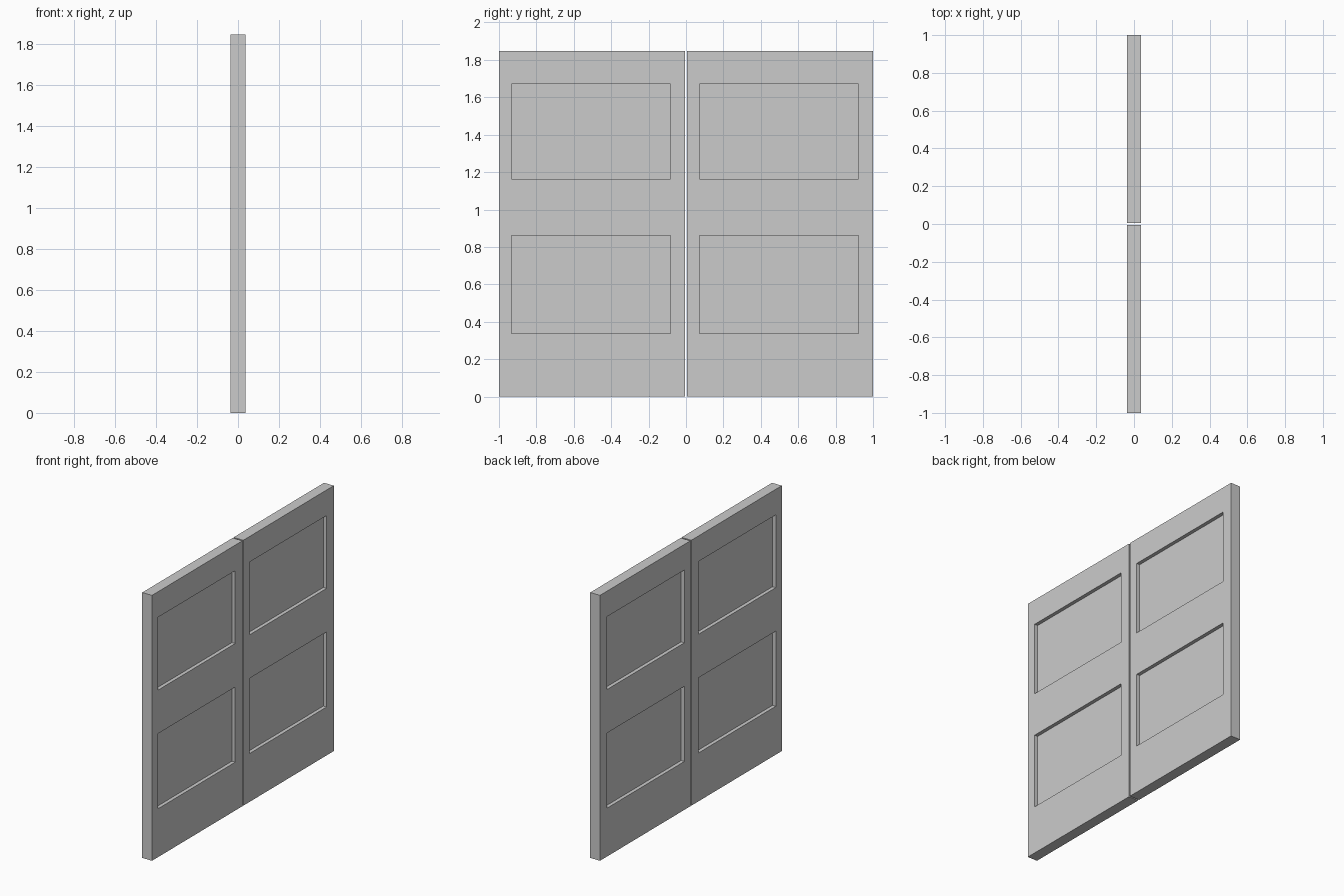
import bpy, bmesh
from mathutils import Matrix, Vector

if "Cube" in bpy.data.objects:
    bpy.data.objects.remove(bpy.data.objects["Cube"])

THICK, HEIGHT, WIDTH = 0.075, 1.848, 0.995
DEPTH = 0.025                                  # recess depth on each side
PANEL_Y = (0.066, 0.916)                       # panel extent across one leaf
PANEL_Z = ((0.337, 0.86), (1.163, 1.67))       # lower and upper panels


def door_leaf(name, y0):
    bm = bmesh.new()
    # solid slab
    bmesh.ops.create_cube(bm, size=1, matrix=Matrix.Translation(
        (0, WIDTH / 2, HEIGHT / 2)) @ Matrix.Diagonal((THICK, WIDTH, HEIGHT, 1)))
    # score the slab along the panel borders
    cuts = [((0, y, 0), (0, 1, 0)) for y in PANEL_Y]
    cuts += [((0, 0, z), (0, 0, 1)) for pair in PANEL_Z for z in pair]
    for co, no in cuts:
        bmesh.ops.bisect_plane(bm, geom=bm.verts[:] + bm.edges[:] + bm.faces[:],
                               plane_co=co, plane_no=no)
    bmesh.ops.recalc_face_normals(bm, faces=bm.faces[:])

    # sink the panels on both sides
    def is_panel(f):
        c = f.calc_center_median()
        return (abs(f.normal.x) > 0.9 and PANEL_Y[0] < c.y < PANEL_Y[1]
                and any(a < c.z < b for a, b in PANEL_Z))

    for f in [f for f in bm.faces if is_panel(f)]:
        shift = -f.normal * DEPTH
        new = bmesh.ops.extrude_discrete_faces(bm, faces=[f])["faces"][0]
        bmesh.ops.translate(bm, verts=new.verts[:], vec=Vector(shift))
    bmesh.ops.recalc_face_normals(bm, faces=bm.faces[:])

    mesh = bpy.data.meshes.new(name)
    bm.to_mesh(mesh)
    bm.free()
    obj = bpy.data.objects.new(name, mesh)
    obj.location.y = y0
    bpy.context.collection.objects.link(obj)


# two matching leaves with a narrow gap between them
door_leaf("door_leaf_left", -1.0)
door_leaf("door_leaf_right", 1.0 - WIDTH)
